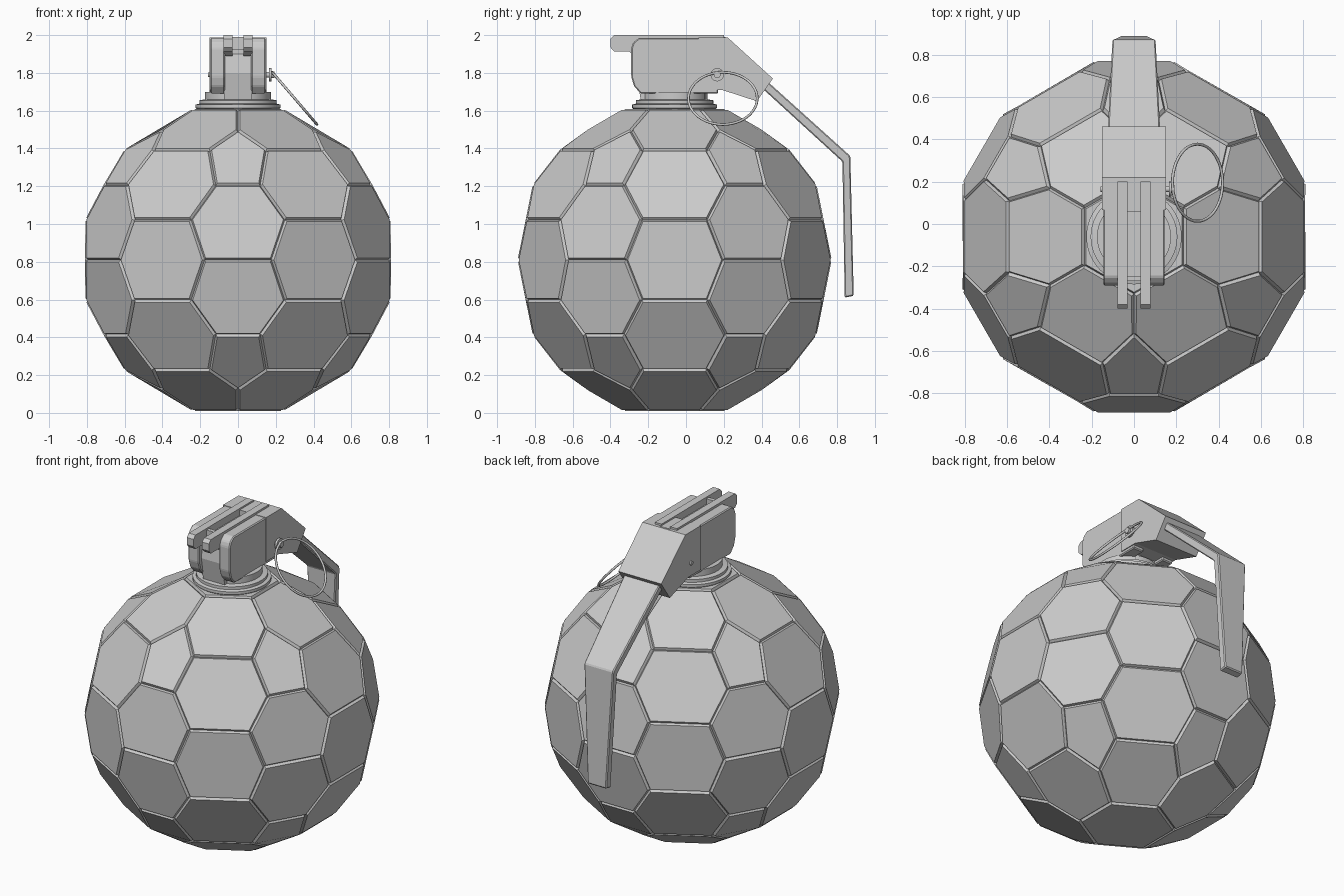
import bpy, bmesh
from math import sin, cos, pi, radians
from mathutils import Vector, Matrix

if "Cube" in bpy.data.objects:
    bpy.data.objects.remove(bpy.data.objects["Cube"])

CY, CZ = -0.06, 0.81      # centre of the ball


def finish(name, bm, smooth=None):
    bmesh.ops.recalc_face_normals(bm, faces=bm.faces)
    me = bpy.data.meshes.new(name)
    bm.to_mesh(me)
    bm.free()
    ob = bpy.data.objects.new(name, me)
    bpy.context.collection.objects.link(ob)
    if smooth:
        bpy.ops.object.select_all(action='DESELECT')
        ob.select_set(True)
        bpy.context.view_layer.objects.active = ob
        bpy.ops.object.shade_smooth_by_angle(angle=radians(smooth))
    return ob


def prism(name, pts, x0, x1, bevel=0):
    """Extrude a (y, z) profile from x0 to x1."""
    bm = bmesh.new()
    a = [bm.verts.new((x0, y, z)) for y, z in pts]
    b = [bm.verts.new((x1, y, z)) for y, z in pts]
    bm.faces.new(a)
    bm.faces.new(b)
    n = len(pts)
    for i in range(n):
        j = (i + 1) % n
        bm.faces.new((a[i], a[j], b[j], b[i]))
    if bevel:
        bmesh.ops.recalc_face_normals(bm, faces=bm.faces)
        bmesh.ops.bevel(bm, geom=bm.edges[:], offset=bevel, segments=1, affect='EDGES')
    return finish(name, bm)


def block(name, x0, x1, y0, y1, z0, z1, bevel=0):
    return prism(name, [(y0, z0), (y1, z0), (y1, z1), (y0, z1)], x0, x1, bevel)


def lathe(name, profile, matrix, n=40):
    bm = bmesh.new()
    rings = [[bm.verts.new(matrix @ Vector((r * cos(2 * pi * i / n), r * sin(2 * pi * i / n), z)))
              for i in range(n)] for r, z in profile]
    for a, b in zip(rings, rings[1:]):
        for i in range(n):
            j = (i + 1) % n
            bm.faces.new((a[i], a[j], b[j], b[i]))
    bm.faces.new(rings[0])
    bm.faces.new(rings[-1])
    return finish(name, bm, 30)


# Ball: 12 pentagons and 44 hexagons with six-fold symmetry, grooves between panels
bm = bmesh.new()
# level: (distance from axis, sideways offset, height above centre)
LEVELS = {3: (0.60, 0.172, 0.585), 4: (0.71, 0.272, 0.40),
          5: (0.808, 0.175, 0.215), 6: (0.81, 0.26, 0.0)}
grid = {}


def ball_vert(level, k, side, s):
    if level == 6:
        s = 1
    key = (level, k % 6, side, s)
    if key not in grid:
        if level < 3:         # points on the seams between sectors
            a = radians(60 * (k % 6) - 30)
            r, h = ((0.275, 0.80), (0.465, 0.69))[level - 1]
            p = (r * cos(a), r * sin(a), h * s)
        else:
            a = radians(60 * (k % 6))
            d, w, h = LEVELS[level]
            w *= side
            p = (d * cos(a) - w * sin(a), d * sin(a) + w * cos(a), h * s)
        grid[key] = bm.verts.new(p)
    return grid[key]


for s in (1, -1):
    V = lambda lv, k, side=0: ball_vert(lv, k, side, s)
    bm.faces.new([V(1, k) for k in range(6)])
    for k in range(6):
        n = k + 1
        bm.faces.new((V(1, k), V(1, n), V(2, n), V(3, k, 1), V(3, k, -1), V(2, k)))
        bm.faces.new((V(3, k, -1), V(3, k, 1), V(4, k, 1), V(5, k, 1), V(5, k, -1), V(4, k, -1)))
        bm.faces.new((V(2, n), V(3, k, 1), V(4, k, 1), V(4, n, -1), V(3, n, -1)))
        bm.faces.new((V(4, k, 1), V(5, k, 1), V(6, k, 1), V(6, n, -1), V(5, n, -1), V(4, n, -1)))
for k in range(6):
    B = ball_vert
    bm.faces.new((B(5, k, -1, 1), B(5, k, 1, 1), B(6, k, 1, 1),
                  B(5, k, 1, -1), B(5, k, -1, -1), B(6, k, -1, 1)))
bmesh.ops.recalc_face_normals(bm, faces=bm.faces)
seam = list(bm.verts)
bmesh.ops.inset_individual(bm, faces=bm.faces[:], thickness=0.011, use_even_offset=True)
for v in seam:
    v.co *= 0.98
bmesh.ops.translate(bm, verts=bm.verts, vec=(0, CY, CZ))
finish("ball_body", bm)

# Collar rings and neck
lathe("collar", [(0.2, 1.59), (0.225, 1.615), (0.225, 1.632), (0.205, 1.637),
                 (0.205, 1.655), (0.175, 1.66), (0.175, 1.70)],
      Matrix.Translation((0, CY, 0)), 48)

# Head: centre core, two side cheeks
prism("head_core", [(-0.24, 1.66), (0.1, 1.66), (0.1, 1.93), (-0.2, 1.93),
                    (-0.25, 1.90), (-0.265, 1.8)], -0.075, 0.075)
cheek = [(-0.24, 1.69), (0.17, 1.69), (0.17, 1.985), (-0.25, 1.985),
         (-0.28, 1.96), (-0.29, 1.93), (-0.29, 1.78), (-0.275, 1.73)]
for tag, x in (("left", -0.145), ("right", 0.07)):
    prism("head_cheek_" + tag, cheek, x, x + 0.075, 0.006)

# Top plate with slot, and the two forward prongs
block("slot_floor", -0.035, 0.035, -0.26, 0.2, 1.92, 1.955)
block("slot_front", -0.035, 0.035, -0.27, -0.245, 1.92, 1.99)
block("slot_back", -0.035, 0.035, 0.06, 0.21, 1.92, 1.99)
rail = [(0.2, 1.915), (0.2, 2.0), (-0.38, 2.0), (-0.4, 1.98), (-0.4, 1.935),
        (-0.38, 1.912), (-0.30, 1.912), (-0.27, 1.89)]
for tag, x in (("left", -0.077), ("right", 0.03)):
    prism("prong_" + tag, rail, x, x + 0.047)

# Lever cap
prism("lever_cap", [(0.065, 1.71), (0.19, 1.71), (0.375, 1.65), (0.46, 1.77),
                    (0.22, 1.988), (0.065, 1.988)], -0.15, 0.15)

# Lever: bent tapering strip; (outer y, z), (inner y, z), half width
bm = bmesh.new()
rings = []
for oy, oz, iy, iz, w in ((0.42, 1.765, 0.385, 1.735, 0.125), (0.87, 1.36, 0.828, 1.33, 0.102),
                          (0.888, 0.62, 0.84, 0.61, 0.065)):
    rings.append([bm.verts.new(p) for p in ((-w, oy, oz), (w, oy, oz), (w, iy, iz), (-w, iy, iz))])
for a, b in zip(rings, rings[1:]):
    for i in range(4):
        j = (i + 1) % 4
        bm.faces.new((a[i], a[j], b[j], b[i]))
bm.faces.new(rings[0])
bm.faces.new(rings[-1])
bmesh.ops.recalc_face_normals(bm, faces=bm.faces)
bmesh.ops.bevel(bm, geom=bm.edges[:], offset=0.006, segments=1, affect='EDGES')
finish("lever", bm)

# Pin through the head, with eye
along_x = Matrix.Translation((0, 0.165, 1.79)) @ Matrix.Rotation(pi / 2, 4, 'Y')
lathe("pin", [(0.013, -0.158), (0.015, 0.165), (0.035, 0.165), (0.035, 0.178),
              (0.018, 0.178), (0.018, 0.192)], along_x, 16)

# Pull ring, hanging at a tilt
axis = Vector((0.24, 0, -0.28)).normalized()
bm = bmesh.new()
R, t, N, M = 0.182, 0.007, 48, 8
side = Vector((0, 1, 0))
normal = axis.cross(side)
loops = []
for i in range(N):
    d = axis * cos(2 * pi * i / N) + side * sin(2 * pi * i / N)
    c = Vector((0.30, 0.195, 1.665)) + d * R
    loops.append([bm.verts.new(c + d * t * cos(2 * pi * j / M) + normal * t * sin(2 * pi * j / M))
                  for j in range(M)])
for i in range(N):
    a, b = loops[i], loops[(i + 1) % N]
    for j in range(M):
        m = (j + 1) % M
        bm.faces.new((a[j], a[m], b[m], b[j]))
finish("pull_ring", bm, 60)
